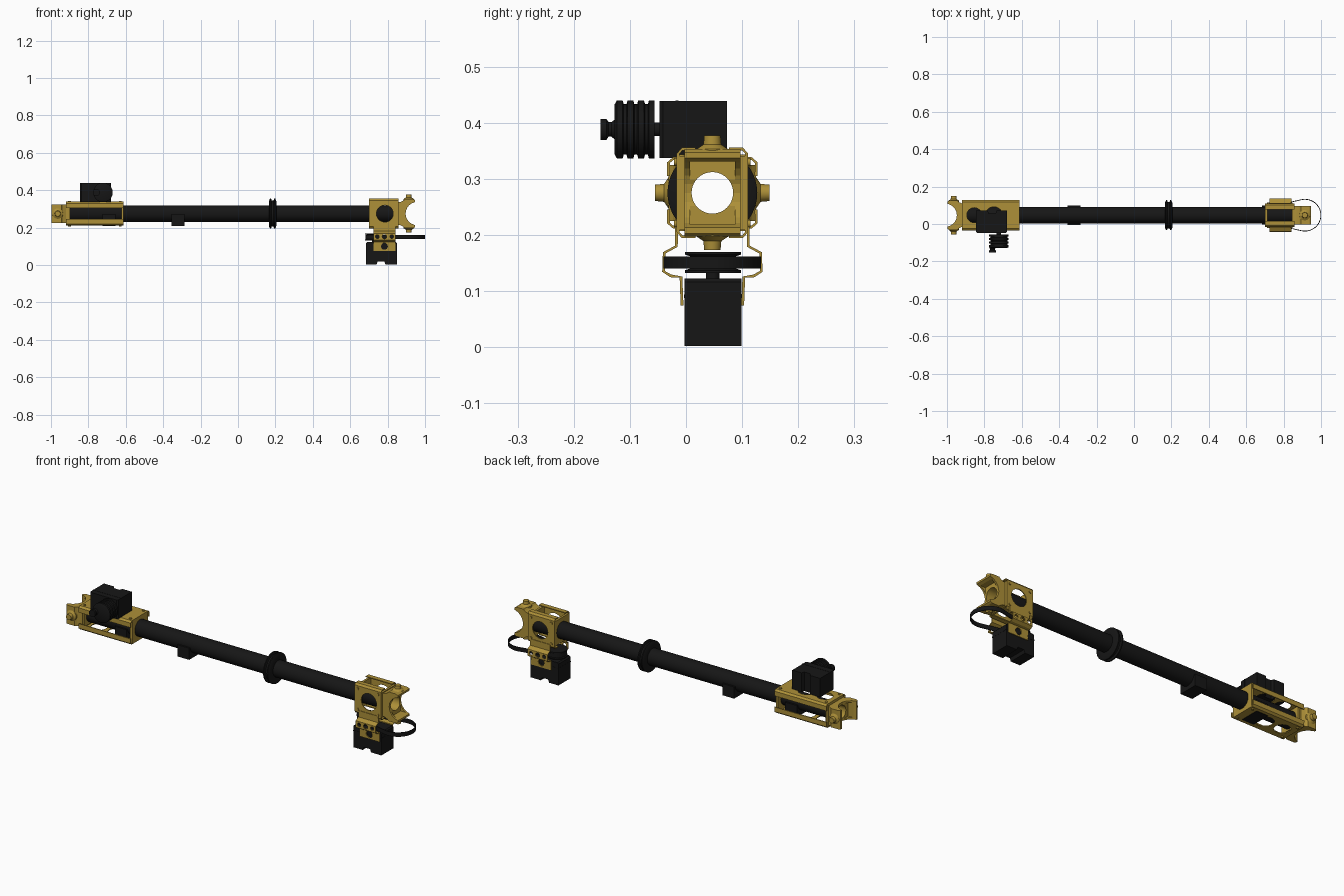
import bpy, bmesh, math
from mathutils import Matrix, Vector

if "Cube" in bpy.data.objects:
    bpy.data.objects.remove(bpy.data.objects["Cube"])

def material(name, col):
    m = bpy.data.materials.new(name)
    m.diffuse_color = (*col, 1)
    m.use_nodes = True
    m.node_tree.nodes["Principled BSDF"].inputs["Base Color"].default_value = m.diffuse_color
    return m

GOLD = material("gold_metal", (0.42, 0.28, 0.04))
BLACK = material("black_plastic", (0.008, 0.008, 0.008))
CY, CZ = 0.047, 0.275          # tube axis
I = Matrix.Identity(4)

def finish(name, bm, mat, M=I, smooth=False):
    bmesh.ops.transform(bm, matrix=M, verts=bm.verts)
    bmesh.ops.recalc_face_normals(bm, faces=bm.faces)
    me = bpy.data.meshes.new(name)
    bm.to_mesh(me)
    bm.free()
    ob = bpy.data.objects.new(name, me)
    bpy.context.collection.objects.link(ob)
    if mat:
        me.materials.append(mat)
    if smooth:
        bpy.ops.object.select_all(action='DESELECT')
        ob.select_set(True)
        bpy.context.view_layer.objects.active = ob
        bpy.ops.object.shade_smooth_by_angle(angle=math.radians(35))
    return ob

PLANE = {'x': lambda a, b, t: (t, a, b), 'y': lambda a, b, t: (a, t, b), 'z': lambda a, b, t: (a, b, t)}

def prism(name, pts, axis, lo, hi, mat, M=I):
    bm = bmesh.new()
    f = PLANE[axis]
    rings = [[bm.verts.new(f(a, b, t)) for a, b in pts] for t in (lo, hi)]
    n = len(pts)
    for r in rings:
        bm.faces.new(r)
    for i in range(n):
        j = (i + 1) % n
        bm.faces.new((rings[0][i], rings[0][j], rings[1][j], rings[1][i]))
    return finish(name, bm, mat, M)

def rect(a0, a1, b0, b1):
    return [(a0, b0), (a1, b0), (a1, b1), (a0, b1)]

def lathe(name, prof, axis, mat, M=I, seg=40):
    """Spin a closed (radius, height) profile about an axis."""
    bm = bmesh.new()
    f = PLANE[axis]
    rings = []
    for k in range(seg):
        a = 2 * math.pi * k / seg
        rings.append([bm.verts.new(f(r * math.cos(a), r * math.sin(a), t)) for r, t in prof])
    n = len(prof)
    for k in range(seg):
        A, B = rings[k], rings[(k + 1) % seg]
        for i in range(n):
            j = (i + 1) % n
            bm.faces.new((A[i], A[j], B[j], B[i]))
    bmesh.ops.remove_doubles(bm, verts=bm.verts, dist=1e-6)
    return finish(name, bm, mat, M, True)

def cyl(name, r, lo, hi, axis, mat, M=I, seg=32):
    return lathe(name, [(0, lo), (r, lo), (r, hi), (0, hi)], axis, mat, M, seg)

def cut(ob, cutter):
    cutter.hide_render = True
    m = ob.modifiers.new("cut", 'BOOLEAN')
    m.operation, m.object, m.solver = 'DIFFERENCE', cutter, 'EXACT'
    bpy.context.view_layer.objects.active = ob
    bpy.ops.object.modifier_apply(modifier=m.name)
    bpy.data.objects.remove(cutter)

def strip(path, th):
    """Give an open 2D path a thickness."""
    L, R = [], []
    for i, p in enumerate(path):
        a, b = Vector(path[max(i - 1, 0)]), Vector(path[min(i + 1, len(path) - 1)])
        d = (b - a).normalized()
        n = Vector((-d.y, d.x)) * th / 2
        L.append(tuple(Vector(p) + n))
        R.append(tuple(Vector(p) - n))
    return L + R[::-1]

T = Matrix.Translation
AX = T((0, CY, CZ))

# main hollow tube
lathe("main_tube", [(0.038, -0.9), (0.044, -0.9), (0.044, 0.85), (0.038, 0.85)], 'x', BLACK, AX, 48)

# flanged collar around the tube
lathe("tube_collar", [(0.043, 0.165), (0.066, 0.165), (0.08, 0.171), (0.08, 0.177), (0.07, 0.18),
                      (0.07, 0.19), (0.08, 0.193), (0.08, 0.199), (0.066, 0.205), (0.043, 0.205)],
      'x', BLACK, AX, 48)

# sensor blocks under the tube
for i, (x0, x1) in enumerate([(-0.355, -0.285), (-0.725, -0.655)]):
    b = prism(f"tube_block_{i+1}", rect(x0, x1, -0.005, 0.1), 'z', 0.21, 0.272, BLACK)
    cut(b, cyl("cutter", 0.0405, -1, 1, 'x', None, AX))

# end joint: fork yoke, trunnions, side plates and end frames (x outward, fork arms along z)
def end_joint(side, M, plate0, plate1, holes):
    arc = [(0.045 - 0.062 * math.sin(a), 0.062 * math.cos(a))
           for a in [math.pi * k / 12 for k in range(1, 12)]]
    prof = ([(-0.065, -0.06), (-0.065, 0.06), (-0.045, 0.062), (-0.028, 0.07), (-0.02, 0.078), (0.024, 0.078),
             (0.034, 0.072), (0.034, 0.062)] + arc + [(0.034, -0.062), (0.034, -0.072),
             (0.024, -0.078), (-0.02, -0.078), (-0.028, -0.07), (-0.045, -0.062)])
    yoke = prism(side + "_yoke", prof, 'y', -0.05, 0.05, GOLD, M)
    cut(yoke, cyl("cutter", 0.037, -0.2, 0.2, 'x', None, M, 40))
    # hollow the fork between its arms
    cut(yoke, prism("cutter", rect(-0.012, 0.1, -0.056, 0.056), 'y', -0.04, 0.04, None, M))
    for s, tag in ((1, "a"), (-1, "b")):
        lathe(f"{side}_trunnion_{tag}", [(0, s * 0.06), (0.03, s * 0.06), (0.028, s * 0.078), (0.016, s * 0.086),
                                         (0.0145, s * 0.102), (0, s * 0.102)], 'z', GOLD, M, 28)
        # channel plate with lips bent inward
        path = [(s * 0.03, 0.078), (s * 0.054, 0.078), (s * 0.061, 0.07),
                (s * 0.061, -0.07), (s * 0.054, -0.078), (s * 0.03, -0.078)]
        plate = prism(f"{side}_side_plate_{tag}", strip(path, 0.005), 'x', plate0, plate1, GOLD, M)
        for hx, hr in holes:
            cut(plate, cyl("cutter", hr, -0.1, 0.1, 'y', None, M @ T((hx, 0, 0))))
        for bx in (plate0 + 0.018, plate1 - 0.018):
            for bz in (-0.055, 0.055):
                cyl(f"{side}_bolt", 0.007, s * 0.06, s * 0.068, 'y', GOLD, M @ T((bx, 0, bz)), 12)
    for x in (plate0, plate1 - 0.012):
        fr = prism(f"{side}_end_frame", rect(-0.06, 0.06, -0.066, 0.066), 'x', x, x + 0.012, GOLD, M)
        cut(fr, cyl("cutter", 0.0435, -1, 1, 'x', None, M, 40))

end_joint("right", T((0.913, CY, CZ)), -0.212, -0.055, [(-0.128, 0.045)])
RL = Matrix.Rotation(math.pi / 2, 4, 'X') @ Matrix.Rotation(math.pi, 4, 'Z')
end_joint("left", T((-0.964, CY, CZ)) @ RL, -0.352, -0.045, [(-0.11, 0.04), (-0.215, 0.045)])

# motors: local z is the shaft axis, top face at z = 0
def motor(side, M):
    prof = [(-0.043, -0.12), (0.012, -0.12), (0.018, -0.104), (0.055, -0.104), (0.061, -0.12), (0.122, -0.12),
            (0.122, -0.006), (0.116, 0), (-0.037, 0), (-0.043, -0.006)]
    prism(side + "_motor", prof, 'y', -0.051, 0.051, BLACK, M)
    prism(side + "_motor_seam", rect(-0.044, 0.123, -0.052, 0.052), 'z', -0.034, -0.028, BLACK, M)
    cyl(side + "_motor_shaft", 0.012, -0.005, 0.02, 'z', BLACK, M)

MR = T((0.728, 0.048, 0.122))
ML = T((-0.722, -0.047, 0.388)) @ Matrix(((-1, 0, 0, 0), (0, 0, -1, 0), (0, -1, 0, 0), (0, 0, 0, 1)))
motor("right", MR)
motor("left", ML)

# drive pulley and cable spool
lathe("drive_pulley", [(0, 0.01), (0.05, 0.01), (0.05, 0.015), (0.041, 0.018), (0.041, 0.04),
                       (0.05, 0.043), (0.05, 0.048), (0, 0.048)], 'z', BLACK, MR)
spool = [(0, 0.009)]
for k in range(4):
    z = 0.009 + k * 0.019
    spool += [(0.052, z), (0.052, z + 0.01)]
    if k < 3:
        spool += [(0.045, z + 0.012), (0.045, z + 0.017)]
spool += [(0.045, 0.08), (0, 0.08)]
lathe("cable_spool", spool, 'z', BLACK, ML)
lathe("spool_tip", [(0, 0.075), (0.019, 0.078), (0.013, 0.086), (0.013, 0.091), (0.019, 0.095),
                    (0.019, 0.105), (0, 0.105)], 'z', BLACK, ML @ T((0.035, 0, 0)), 28)

# toothed belt: teardrop loop from the pulley round a wide arc
def belt_loop(d):
    x1, r1, x2, r2 = 0.728, 0.042 + d, 0.914, 0.083 + d
    t = math.acos((r1 - r2) / (x2 - x1))
    pts = [(x2 + r2 * math.cos(a), CY + r2 * math.sin(a)) for a in [-t + 2 * t * k / 40 for k in range(41)]]
    return pts + [(x1 + r1 * math.cos(a), CY + r1 * math.sin(a))
                  for a in [t + (2 * math.pi - 2 * t) * k / 16 for k in range(17)]]

bm = bmesh.new()
loops = [[bm.verts.new((x, y, z)) for x, y in belt_loop(d)]
         for d, z in ((0, 0.14), (0.004, 0.14), (0.004, 0.162), (0, 0.162))]
for k in range(4):
    A, B = loops[k], loops[(k + 1) % 4]
    for i in range(len(A)):
        j = (i + 1) % len(A)
        bm.faces.new((A[i], A[j], B[j], B[i]))
finish("belt", bm, BLACK, I, True)

# flared hangers holding the lower motor
for s, tag in ((-1, "front"), (1, "back")):
    path = [(CY + s * h, z) for h, z in ((0.064, 0.215), (0.064, 0.18), (0.086, 0.168), (0.087, 0.135),
                                         (0.074, 0.127), (0.056, 0.125), (0.054, 0.074))]
    h = prism(f"motor_hanger_{tag}", strip(path, 0.005), 'x', 0.725, 0.843, GOLD)
    for hx, hz, hr in ((0.783, 0.1, 0.018), (0.745, 0.152, 0.01), (0.783, 0.152, 0.012), (0.822, 0.152, 0.01)):
        cut(h, cyl("cutter", hr, CY, CY + s * 0.2, 'y', None, T((hx, 0, hz)), 24))
